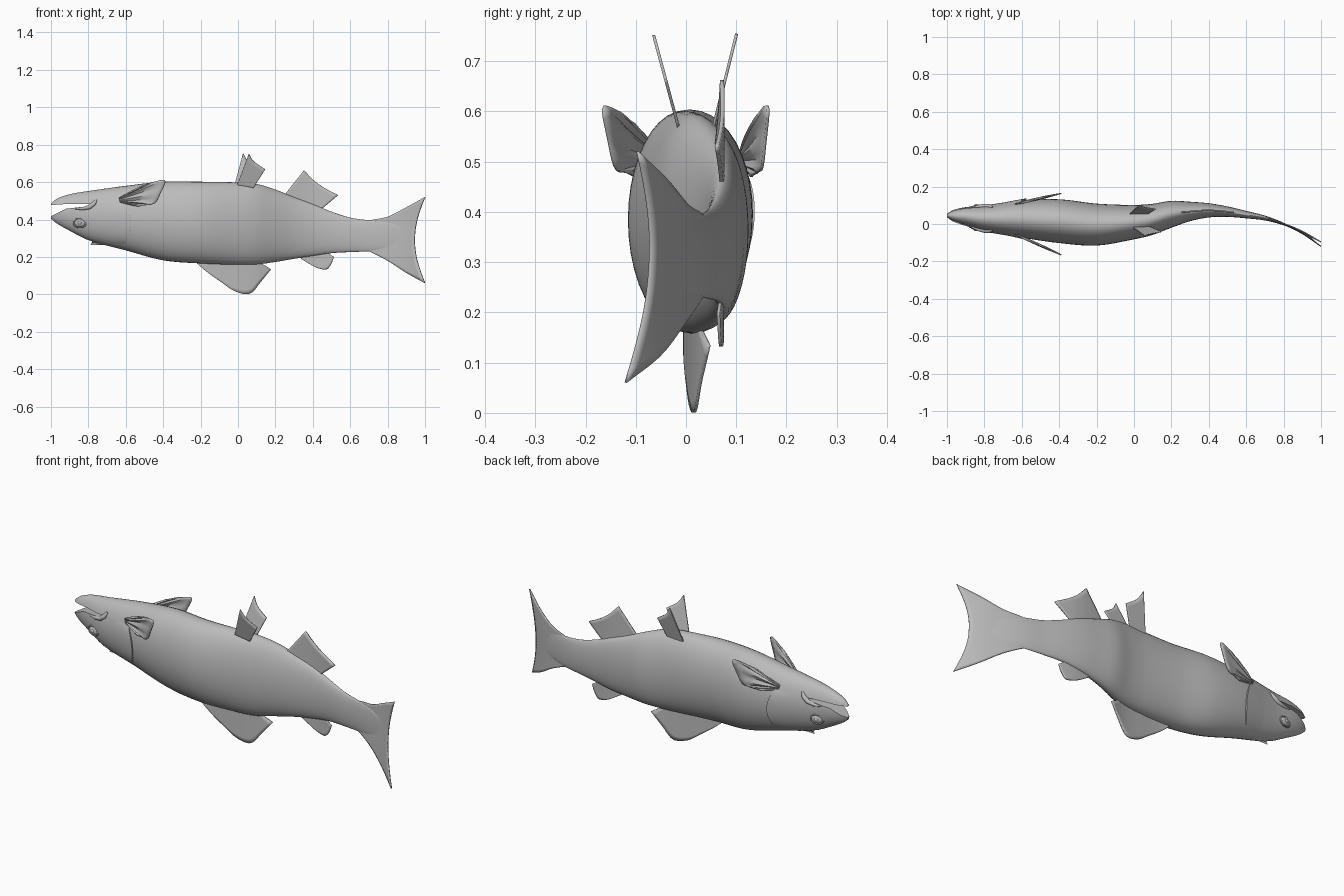
import bpy, bmesh, math

if "Cube" in bpy.data.objects:
    bpy.data.objects.remove(bpy.data.objects["Cube"], do_unlink=True)

grey = bpy.data.materials.new("plain_grey")
grey.use_nodes = True
grey.diffuse_color = (0.5, 0.5, 0.5, 1)
grey.node_tree.nodes["Principled BSDF"].inputs["Base Color"].default_value = (0.5, 0.5, 0.5, 1)


# Smooth interpolation through sorted stations (key, value)
def smooth(points, x):
    x = min(max(x, points[0][0]), points[-1][0])
    last = len(points) - 1
    i = next(k for k in range(last) if x <= points[k + 1][0])

    def slope(k):
        a, b = points[max(k - 1, 0)], points[min(k + 1, last)]
        return (b[1] - a[1]) / (b[0] - a[0])

    (xa, ya), (xb, yb) = points[i], points[i + 1]
    h = xb - xa
    t = (x - xa) / h
    blend = t * t * (3 - 2 * t)
    return (ya + (yb - ya) * blend + h * slope(i) * t * (1 - t) ** 2
            - h * slope(i + 1) * t * t * (1 - t))


# Body stations: x, top, bottom, sideways centre, half width
stations = [
    (-1, .485, .405, .045, .012), (-.97, .51, .38, .044, .03),
    (-.9, .535, .34, .04, .05), (-.8, .552, .29, .03, .07),
    (-.6, .58, .235, .027, .1), (-.4, .602, .182, .015, .117),
    (-.2, .602, .165, -.003, .112), (0, .598, .158, .01, .092),
    (.1, .59, .16, .025, .083), (.2, .56, .173, .052, .072),
    (.3, .52, .19, .067, .052), (.4, .483, .205, .073, .038),
    (.5, .442, .22, .066, .028), (.6, .41, .226, .05, .02),
    (.7, .396, .23, .032, .013), (.8, .385, .24, 0, .007),
    (.87, .36, .26, -.03, .002)]
spine = [(s[0], s[3]) for s in stations[:-1]] + [(.9, -.045), (1, -.108)]
top, bottom, width = ([(s[0], s[k]) for s in stations] for k in (1, 2, 4))


def side_y(x, z, side):
    hi, lo = smooth(top, x), smooth(bottom, x)
    f = (z - (hi + lo) / 2) / ((hi - lo) / 2)
    return smooth(spine, x) + side * smooth(width, x) * math.sqrt(max(0, 1 - f * f))


def finish(obj, name):
    obj.name = name
    obj.data.materials.append(grey)
    if obj.type == 'MESH':
        bpy.ops.object.select_all(action='DESELECT')
        obj.select_set(True)
        bpy.context.view_layer.objects.active = obj
        bpy.ops.object.shade_smooth_by_angle(angle=math.radians(40))
    return obj


# Mesh from rows of points; closed rows become a capped tube
def sheet(name, rows, closed=False, thickness=0):
    bm = bmesh.new()
    grid = [[bm.verts.new(p) for p in row] for row in rows]
    n = len(grid[0])
    for a, b in zip(grid, grid[1:]):
        for j in range(n if closed else n - 1):
            k = (j + 1) % n
            bm.faces.new((a[j], a[k], b[k], b[j]))
    if closed:
        bm.faces.new(grid[0])
        bm.faces.new(grid[-1])
    bmesh.ops.recalc_face_normals(bm, faces=bm.faces)
    mesh = bpy.data.meshes.new(name)
    bm.to_mesh(mesh)
    bm.free()
    obj = bpy.data.objects.new(name, mesh)
    bpy.context.collection.objects.link(obj)
    if thickness:
        mod = obj.modifiers.new("thickness", 'SOLIDIFY')
        mod.thickness, mod.offset = thickness, 0
    return obj


# Body lofted from oval rings
rings, segments = 90, 40
rows = []
for i in range(rings + 1):
    t = i / rings
    x = -1 + 1.87 * (t ** 1.25)
    hi, lo = smooth(top, x), smooth(bottom, x)
    rows.append([])
    for j in range(segments):
        a = math.tau * j / segments
        rows[-1].append((x, smooth(spine, x) + smooth(width, x) * math.cos(a),
                         (hi + lo) / 2 + (hi - lo) / 2 * math.sin(a)))
body = sheet("body", rows, closed=True)

# Open mouth cut as a curved wedge
wedge = [(-1.05, .41), (-1, .418), (-.92, .458), (-.79, .472), (-.77, .478),
         (-.79, .483), (-.9, .484), (-1.05, .474)]
cutter = sheet("mouth_cutter", [[(x, y, z) for x, z in wedge] for y in (-.3, .3)], closed=True)
cutter.hide_render = True
mod = body.modifiers.new("mouth", 'BOOLEAN')
mod.operation, mod.solver, mod.object = 'DIFFERENCE', 'EXACT', cutter
bpy.context.view_layer.objects.active = body
bpy.ops.object.modifier_apply(modifier="mouth")
bpy.data.objects.remove(cutter, do_unlink=True)
finish(body, "body")

# Forked tail fin following the spine curve
tail_top = [(.62, .36), (.7, .394), (.8, .415), (.9, .465), (1, .52)]
tail_bottom = [(.62, .26), (.7, .23), (.8, .18), (.9, .115), (1, .06)]
rows = []
for i in range(25):
    v = i / 12 - 1
    end = .945 + .055 * abs(v) ** 2.2
    rows.append([])
    for j in range(17):
        u = j / 16
        x = .64 + u * (end - .64)
        hi, lo = smooth(tail_top, x), smooth(tail_bottom, x)
        rows[-1].append((x, smooth(spine, x) + .012 * v * u * u, lo + (hi - lo) * (v + 1) / 2))
finish(sheet("tail_fin", rows, thickness=.006), "tail_fin")


# Fin fanned from a root line to an outer edge, with optional pleats
def fin(name, root, outer, y_of, pleat=0, columns=20, thickness=.006):
    rows = []
    for i in range(columns + 1):
        t = i / columns
        ends = []
        for line in (root, outer):
            s = t * (len(line) - 1)
            ends.append([smooth([(k, p[c]) for k, p in enumerate(line)], s) for c in (0, 1)])
        (xa, za), (xb, zb) = ends
        rows.append([])
        for j in range(9):
            u = j / 8
            x, z = xa + (xb - xa) * u, za + (zb - za) * u
            wave = pleat * math.sin(math.pi * u) * math.cos(math.pi * i / 2)
            rows[-1].append((x, y_of(x, z) + wave, z))
    return finish(sheet(name, rows, thickness=thickness), name)


def on_spine(x, z):
    return smooth(spine, x)


fin("dorsal_fin", [(-.21, .18), (.1, .18)],
    [(-.22, .165), (-.16, .115), (-.085, .062), (-.016, .016), (.064, .003),
     (.12, .065), (.176, .134)], on_spine)
fin("adipose_fin", [(.33, .21), (.46, .235)],
    [(.337, .19), (.4, .152), (.44, .136), (.476, .134), (.5, .165), (.513, .2)], on_spine)
fin("anal_fin", [(.24, .52), (.44, .45)],
    [(.353, .663), (.405, .61), (.46, .57), (.535, .53)], on_spine, thickness=.008)

# Paired pelvic fins splay outward
fin("right_pelvic_fin", [(-.01, .57), (.08, .565)],
    [(.058, .752), (.085, .71), (.145, .668)], lambda x, z: -.018 - .27 * (z - .58))
fin("left_pelvic_fin", [(-.03, .54), (.06, .54)],
    [(.027, .755), (.055, .71), (.115, .668)], lambda x, z: .052 + .25 * (z - .56))

# Paired pleated pectoral fins
pectoral = [(-.524, .577), (-.455, .6), (-.39, .608), (-.415, .54), (-.444, .487),
            (-.49, .478), (-.535, .47)]
for name, base, slope in (("left", .115, .23), ("right", -.07, -.45)):
    fin(name + "_pectoral_fin", [(-.635, .515), (-.63, .493)], pectoral,
        lambda x, z: base + slope * (x + .6), pleat=.005)

for name, side in (("left", 1), ("right", -1)):
    # Gill cover swelling to a raised rear edge
    rows = []
    for i in range(25):
        v = i / 24
        z = .265 + .23 * v
        edge = -.575 - .04 * ((z - .375) / .12) ** 2
        lift = .009 * (1 - abs(2 * v - 1) ** 4)
        row = []
        for j in range(13):
            x = edge - .18 * (1 - j / 12)
            row.append((x, side_y(x, z, side) + side * (lift * (j / 12) ** 2 - .001), z))
        row.append((edge, side_y(edge, z, side) - side * .012, z))
        rows.append(row)
    finish(sheet(name + "_gill_cover", rows), name + "_gill_cover")

    # Eye with a rim and a raised pupil
    x, z = -.845, .382
    spot = (x, side_y(x, z, side), z)
    for part, scale in (("eye", (.03, .011, .021)), ("pupil", (.014, .015, .012))):
        bpy.ops.mesh.primitive_uv_sphere_add(segments=24, ring_count=12, radius=1, location=spot)
        obj = bpy.context.object
        obj.scale = scale
        obj.rotation_euler.z = side * .2
        finish(obj, name + "_" + part)
    bpy.ops.mesh.primitive_torus_add(major_segments=28, minor_segments=8, major_radius=.033,
                                     minor_radius=.005, location=spot)
    rim = bpy.context.object
    rim.rotation_euler = (math.pi / 2, 0, side * .2)
    rim.scale.y = .75
    finish(rim, name + "_eye_rim")

    # Fleshy lip curling round the mouth corner
    curve = bpy.data.curves.new(name + "_lip", 'CURVE')
    curve.dimensions = '3D'
    curve.bevel_depth, curve.bevel_resolution = .012, 3
    curve.use_fill_caps = True
    path = [(-.87, .458, .3), (-.83, .458, .7), (-.795, .466, 1), (-.77, .485, 1),
            (-.757, .507, .4)]
    line = curve.splines.new('POLY')
    line.points.add(len(path) - 1)
    for point, (x, z, r) in zip(line.points, path):
        point.co = (x, side_y(x, z, side), z, 1)
        point.radius = r
    lip = bpy.data.objects.new(name + "_lip", curve)
    bpy.context.collection.objects.link(lip)
    finish(lip, name + "_lip")
